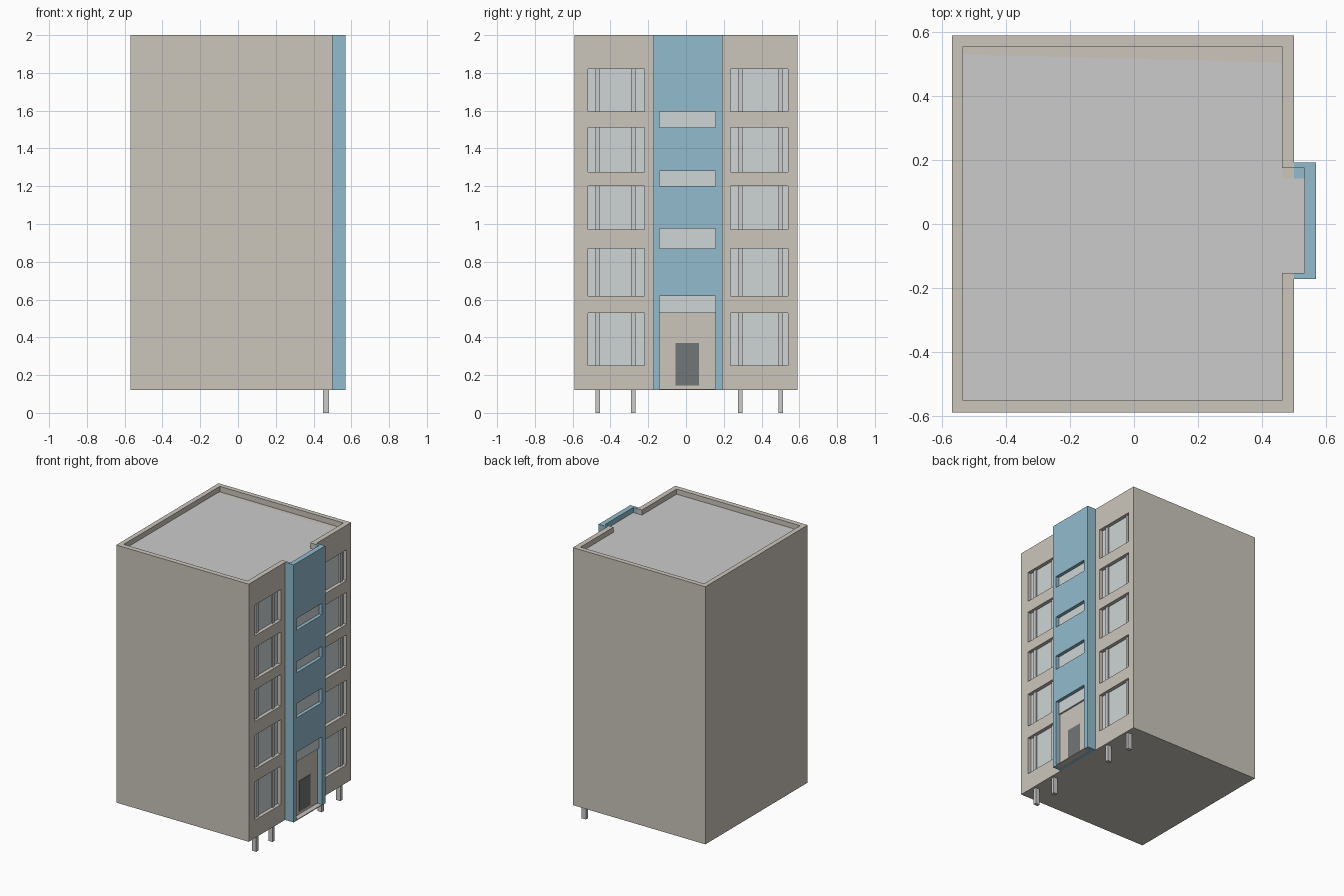
import bpy, bmesh

if "Cube" in bpy.data.objects:
    bpy.data.objects.remove(bpy.data.objects["Cube"])

def material(name, rgb):
    m = bpy.data.materials.new(name)
    m.diffuse_color = (*rgb, 1)
    m.use_nodes = True
    m.node_tree.nodes["Principled BSDF"].inputs["Base Color"].default_value = m.diffuse_color
    return m

BEIGE = material("beige_plaster", (0.60, 0.56, 0.50))
BLUE = material("blue_cladding", (0.29, 0.50, 0.61))
GLASS = material("pale_glass", (0.62, 0.66, 0.67))
DARK = material("dark_door", (0.17, 0.18, 0.18))

def boxes(name, ranges, mat=None):
    """One object made of boxes, each (x0, x1, y0, y1, z0, z1)."""
    bm = bmesh.new()
    for x0, x1, y0, y1, z0, z1 in ranges:
        for v in bmesh.ops.create_cube(bm, size=1)["verts"]:
            v.co = (x1 if v.co.x > 0 else x0,
                    y1 if v.co.y > 0 else y0,
                    z1 if v.co.z > 0 else z0)
    return finish(name, bm, mat)

def finish(name, bm, mat):
    me = bpy.data.meshes.new(name)
    bm.to_mesh(me)
    bm.free()
    if mat:
        me.materials.append(mat)
    ob = bpy.data.objects.new(name, me)
    bpy.context.collection.objects.link(ob)
    return ob

def carve(target, ranges):
    """Cut boxes out of the target and remove the cutter."""
    cutter = boxes("cutter", ranges, target.data.materials[0])
    cutter.hide_render = True
    mod = target.modifiers.new("carve", 'BOOLEAN')
    mod.operation, mod.solver, mod.object = 'DIFFERENCE', 'EXACT', cutter
    bpy.context.view_layer.objects.active = target
    bpy.ops.object.modifier_apply(modifier=mod.name)
    bpy.data.objects.remove(cutter)

BASE, TOP, ROOF = 0.12, 2.0, 1.96
SIDE_Y = [(-0.52, -0.22), (0.235, 0.54)]
SIDE_Z = [(0.25, 0.53), (0.62, 0.87), (0.97, 1.20), (1.275, 1.51), (1.595, 1.82)]
MID_Y = (-0.14, 0.155)
MID_Z = [(0.87, 0.975), (1.20, 1.28), (1.51, 1.595)]

# main block with parapet and window openings
block = boxes("main_block", [(-0.57, 0.50, -0.59, 0.59, BASE, TOP)], BEIGE)
carve(block, [(-0.535, 0.463, -0.553, 0.555, ROOF, 2.1)])
carve(block, [(0.45, 0.55, -0.153, 0.175, ROOF, 2.1)])
carve(block, [(0.463, 0.6, *y, *z) for y in SIDE_Y for z in SIDE_Z])

# blue stair tower with entrance and window openings
tower = boxes("stair_tower", [(0.50, 0.57, -0.172, 0.193, BASE, TOP)], BLUE)
carve(tower, [(0.45, 0.533, -0.153, 0.175, ROOF, 2.1)])
carve(tower, [(0.53, 0.7, *MID_Y, *z) for z in MID_Z + [(0.0, 0.62)]])

# glass panes
boxes("side_window_panes", [(0.46, 0.473, *y, *z) for y in SIDE_Y for z in SIDE_Z], GLASS)
boxes("tower_window_panes", [(0.525, 0.545, *MID_Y, *z) for z in MID_Z + [(0.53, 0.62)]], GLASS)

# entrance
boxes("entrance_wall", [(0.52, 0.533, *MID_Y, BASE, 0.53),
                        (0.533, 0.57, *MID_Y, BASE, BASE + 0.006)], BEIGE)
boxes("entrance_door", [(0.53, 0.536, -0.055, 0.07, 0.145, 0.37)], DARK)

# grey roof sheet, stopping short of the far parapet
bm = bmesh.new()
outline = [(-0.535, -0.553), (0.463, -0.553), (0.463, -0.153), (0.533, -0.153),
           (0.533, 0.142), (0.463, 0.142), (0.463, 0.505), (-0.535, 0.53)]
bm.faces.new([bm.verts.new((x, y, ROOF + 0.003)) for x, y in outline])
finish("roof_sheet", bm, None)

# pillars behind the facade, showing below the block and in the windows
boxes("pillars", [(0.449, 0.483, y - 0.012, y + 0.012, 0.0, 1.85)
                  for y in (-0.468, -0.28, 0.288, 0.502)])
